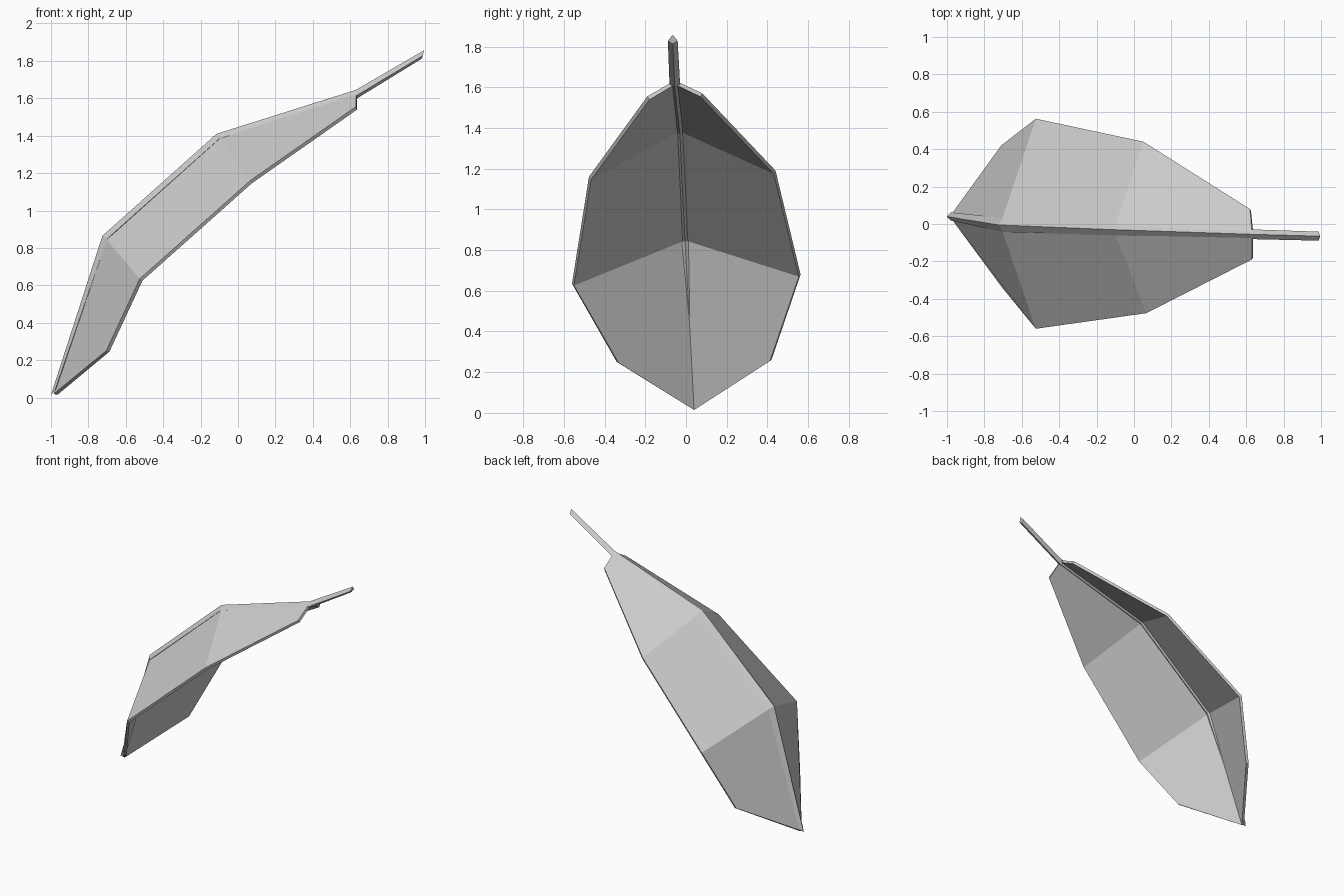
import bpy, bmesh
from mathutils import Vector

if "Cube" in bpy.data.objects:
    bpy.data.objects.remove(bpy.data.objects["Cube"])


def make_object(name, verts, faces):
    mesh = bpy.data.meshes.new(name)
    bm = bmesh.new()
    vs = [bm.verts.new(v) for v in verts]
    for f in faces:
        bm.faces.new([vs[i] for i in f])
    bmesh.ops.recalc_face_normals(bm, faces=bm.faces)
    # open sheets should face up
    if any(e.is_boundary for e in bm.edges) and sum(f.normal.z for f in bm.faces) < 0:
        bmesh.ops.reverse_faces(bm, faces=bm.faces)
    bm.to_mesh(mesh)
    bm.free()
    obj = bpy.data.objects.new(name, mesh)
    bpy.context.collection.objects.link(obj)
    return obj


# Midrib stations: ridge point, upward direction, half width
stations = [
    ((-1.00, 0.040, 0.015), (-0.65, 0, -0.70), 0.022),
    ((-0.725, -0.005, 0.865), (-0.85, 0, 0.53), 0.038),
    ((-0.115, -0.030, 1.41), (-0.50, 0, 0.87), 0.031),
    ((0.63, -0.055, 1.645), (-0.15, 0, 1.0), 0.026),
    ((0.995, -0.065, 1.857), (0.25, 0, 0.97), 0.024),
]

# Midrib and stem: kite-shaped section swept along the stations
rib_verts = []
for p, up, w in stations:
    p, up = Vector(p), Vector(up).normalized()
    side = Vector((0, w, 0))
    rib_verts += [p, p - up * 0.03 + side, p - up * 0.046, p - up * 0.03 - side]
rib_faces = [(0, 1, 2, 3), (16, 17, 18, 19)]
for s in range(len(stations) - 1):
    for k in range(4):
        a, b = s * 4 + k, s * 4 + (k + 1) % 4
        rib_faces.append((a, b, b + 4, a + 4))
make_object("midrib_and_stem", rib_verts, rib_faces)

# Leaf blade: folded sheet, centre line just below the rib ridge
centre = [Vector((-0.985, 0.04, 0.02))]
centre += [Vector(p) - Vector(up).normalized() * 0.012 for p, up, w in stations[1:4]]
left = [(-0.71, 0.42, 0.26), (-0.525, 0.563, 0.68), (0.05, 0.44, 1.19), (0.62, 0.08, 1.57)]
right = [(-0.705, -0.34, 0.25), (-0.525, -0.56, 0.635), (0.065, -0.477, 1.16), (0.63, -0.19, 1.555)]
faces = []
for o in (4, 8):
    faces += [(0, o, o + 1, 1), (1, o + 1, o + 2, 2), (2, o + 2, o + 3, 3)]
blade = make_object("leaf_blade", centre + left + right, faces)
thick = blade.modifiers.new("thickness", 'SOLIDIFY')
thick.thickness = 0.02
thick.offset = -1
